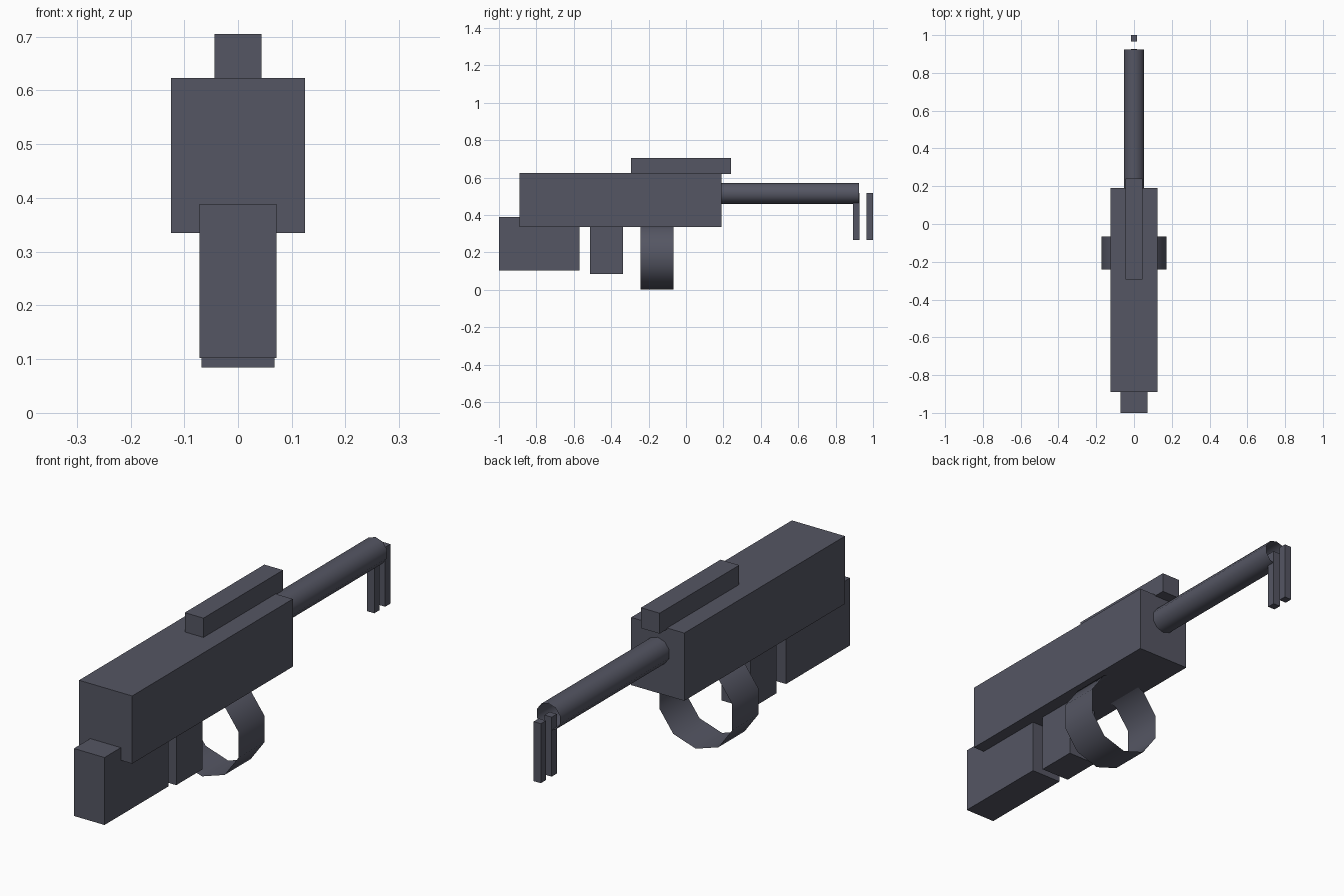
import bpy
import math

cube = bpy.data.objects.get("Cube")
if cube:
    bpy.data.objects.remove(cube, do_unlink=True)

# Single dark slate metal colour
COLOUR = (0.09, 0.093, 0.125, 1)
metal = bpy.data.materials.new("dark_slate")
metal.use_nodes = True
metal.diffuse_color = COLOUR
metal.node_tree.nodes["Principled BSDF"].inputs["Base Color"].default_value = COLOUR


def box(name, half_x, y0, y1, z0, z1):
    bpy.ops.mesh.primitive_cube_add(size=1, location=(0, (y0 + y1) / 2, (z0 + z1) / 2))
    ob = bpy.context.object
    ob.name = name
    ob.scale = (2 * half_x, y1 - y0, z1 - z0)
    bpy.ops.object.transform_apply(location=False, rotation=False, scale=True)
    ob.data.materials.append(metal)


def tube(name, radius, y0, y1, z, sides):
    """Open-ended sheet tube lying along y."""
    bpy.ops.mesh.primitive_cylinder_add(
        vertices=sides, radius=radius, depth=y1 - y0, end_fill_type='NOTHING',
        location=(0, (y0 + y1) / 2, z), rotation=(math.pi / 2, 0, 0))
    ob = bpy.context.object
    ob.name = name
    ob.data.materials.append(metal)
    bpy.ops.object.shade_smooth_by_angle(angle=math.radians(40))


# Main body and the parts fixed to it
box("receiver", 0.125, -0.89, 0.19, 0.335, 0.623)
box("top_rail", 0.044, -0.295, 0.24, 0.618, 0.705)
box("stock", 0.072, -1.0, -0.57, 0.102, 0.389)
box("grip", 0.068, -0.512, -0.336, 0.084, 0.36)

# Barrel and trigger ring
tube("barrel", 0.057, 0.185, 0.925, 0.515, 10)
tube("trigger_ring", 0.18, -0.242, -0.066, 0.18, 10)

# Pair of thin posts at the muzzle
for name, y in (("rear_post", 0.892), ("front_post", 0.965)):
    box(name, 0.017, y, y + 0.035, 0.265, 0.518)
